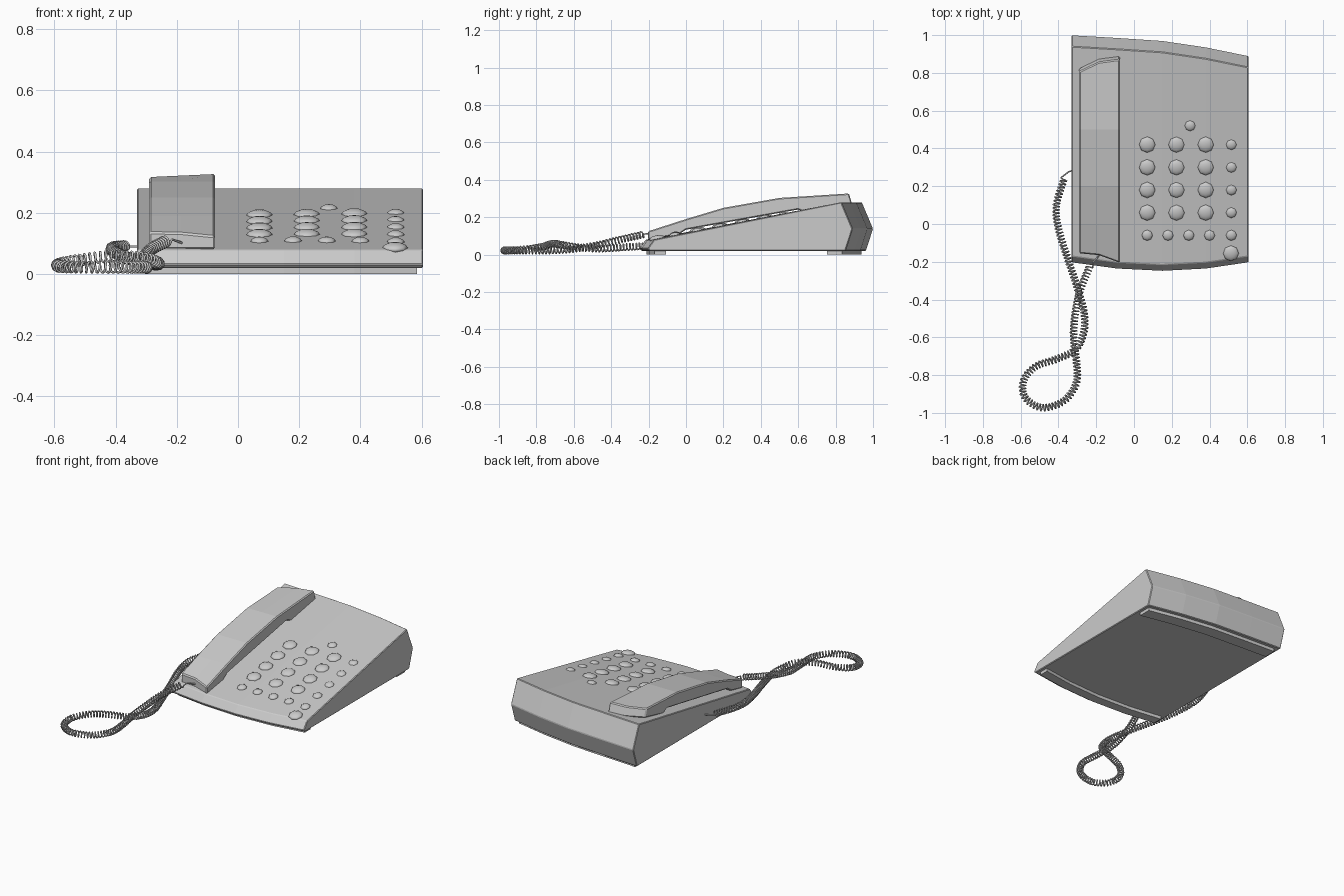
import bpy, bmesh, math
from mathutils import Vector

if "Cube" in bpy.data.objects:
    bpy.data.objects.remove(bpy.data.objects["Cube"])

# Curved front and back edges of the body, sampled across its width
XS = [-0.33, -0.09, 0.15, 0.38, 0.605]
FRONT = [-0.205, -0.238, -0.25, -0.238, -0.205]
BACK = [1.0, 0.986, 0.97, 0.936, 0.89]


def sample(values, x):
    for i in range(len(XS) - 1):
        if x <= XS[i + 1]:
            t = (x - XS[i]) / (XS[i + 1] - XS[i])
            return values[i] + t * (values[i + 1] - values[i])
    return values[-1]


def loft(name, columns, bevel=0.0):
    """Join (x, [(y, z), ...]) profiles side by side and cap both ends."""
    bm = bmesh.new()
    rings = [[bm.verts.new((x, y, z)) for y, z in prof] for x, prof in columns]
    n = len(rings[0])
    for a, b in zip(rings, rings[1:]):
        for i in range(n):
            j = (i + 1) % n
            bm.faces.new((a[i], a[j], b[j], b[i]))
    bm.faces.new(rings[0])
    bm.faces.new(rings[-1])
    bmesh.ops.recalc_face_normals(bm, faces=bm.faces)
    me = bpy.data.meshes.new(name)
    bm.to_mesh(me)
    bm.free()
    ob = bpy.data.objects.new(name, me)
    bpy.context.collection.objects.link(ob)
    if bevel:
        mod = ob.modifiers.new("edge_bevel", 'BEVEL')
        mod.width = bevel
        mod.segments = 1
        mod.limit_method = 'ANGLE'
        mod.angle_limit = math.radians(30)
    return ob


# Wedge-shaped body
def body_profile(x):
    f, b = sample(FRONT, x), sample(BACK, x)
    return [(f + 0.012, 0.02), (f, 0.032), (f + 0.035, 0.08),
            (b - 0.06, 0.28), (b, 0.138), (b - 0.038, 0.02)]


loft("body", [(x, body_profile(x)) for x in XS], 0.004)

# Two long feet following the body's curved edges
foot_xs = [-0.30] + XS[1:-1] + [0.585]
for name, edge, near, far in (("front_foot", FRONT, 0.04, 0.10),
                              ("back_foot", BACK, -0.14, -0.06)):
    cols = []
    for x in foot_xs:
        e = sample(edge, x)
        cols.append((x, [(e + near, 0), (e + far, 0),
                         (e + far, 0.022), (e + near, 0.022)]))
    loft(name, cols)

# Arched handset with slanted, angled ends
handset = []
for x, f, b, zf, zb in ((-0.29, -0.155, 0.825, 0.137, 0.317),
                        (-0.185, -0.165, 0.875, 0.135, 0.322),
                        (-0.075, -0.205, 0.89, 0.124, 0.327)):
    handset.append((x, [(f, 0.08), (f, zf), (0.0, 0.19), (0.2, 0.25), (0.5, 0.303),
                        (b - 0.018, zb), (b, 0.265), (0.64, 0.222),
                        (0.6, 0.241), (0.0, 0.133), (-0.04, 0.106)]))
loft("handset", handset, 0.006)


# Domed buttons lying on the sloping top
def button(name, x, y, r):
    y0, y1 = sample(FRONT, x) + 0.035, sample(BACK, x) - 0.06
    z = 0.08 + 0.2 * (y - y0) / (y1 - y0)
    bpy.ops.mesh.primitive_uv_sphere_add(
        segments=8, ring_count=6, radius=1, location=(x, y, z),
        rotation=(math.atan(0.2 / (y1 - y0)), 0, 0))
    ob = bpy.context.object
    ob.name = name
    ob.scale = (r, r, 0.015 if r < 0.035 else 0.018)
    bpy.ops.object.shade_smooth_by_angle(angle=math.radians(50))


for y in (0.42, 0.30, 0.18, 0.06):
    for x in (0.07, 0.225, 0.38):
        button("dial_button", x, y, 0.043)
    button("side_button", 0.515, y, 0.029)
for x in (0.07, 0.18, 0.29, 0.40, 0.515):
    button("lower_button", x, -0.06, 0.029)
button("indicator_button", 0.297, 0.52, 0.029)
button("corner_button", 0.513, -0.155, 0.042)

# Centre line of the cord, from the body's side to the handset
PATH = [Vector(p) for p in (
    (-0.37, 0.24, 0.09), (-0.41, 0.10, 0.085), (-0.40, -0.02, 0.07),
    (-0.355, -0.17, 0.05), (-0.305, -0.32, 0.04), (-0.265, -0.46, 0.032),
    (-0.265, -0.57, 0.038), (-0.31, -0.665, 0.052), (-0.41, -0.715, 0.058),
    (-0.52, -0.755, 0.045), (-0.585, -0.83, 0.032), (-0.575, -0.92, 0.024),
    (-0.485, -0.972, 0.022), (-0.37, -0.935, 0.022), (-0.305, -0.84, 0.022),
    (-0.305, -0.73, 0.022), (-0.32, -0.60, 0.03), (-0.312, -0.48, 0.05),
    (-0.285, -0.35, 0.08), (-0.235, -0.225, 0.108))]


def smooth_path(pts, steps=24):
    """Catmull-Rom curve through the points."""
    ext = [2 * pts[0] - pts[1]] + pts + [2 * pts[-1] - pts[-2]]
    out = []
    for a, b, c, d in zip(ext, ext[1:], ext[2:], ext[3:]):
        for k in range(steps):
            t = k / steps
            out.append(0.5 * (2 * b + (c - a) * t + (2 * a - 5 * b + 4 * c - d) * t ** 2
                              + (3 * b - a - 3 * c + d) * t ** 3))
    return out + [pts[-1]]


def coil(pts, radius, pitch, per_turn=9):
    """Wind a helix at even pitch around a path."""
    out, travelled, step, nxt = [], 0.0, pitch / per_turn, 0.0
    for a, b in zip(pts, pts[1:]):
        seg = (b - a).length
        tangent = (b - a).normalized()
        side = tangent.cross(Vector((0, 0, 1))).normalized()
        up = side.cross(tangent)
        while nxt < travelled + seg:
            ang = 2 * math.pi * nxt / pitch
            out.append(a.lerp(b, (nxt - travelled) / seg)
                       + radius * (side * math.cos(ang) + up * math.sin(ang)))
            nxt += step
        travelled += seg
    return out


# Coiled cord with plain tails at both ends
points = [Vector((-0.325, 0.283, 0.09)), Vector((-0.345, 0.277, 0.09)),
          Vector((-0.365, 0.262, 0.09))]
points += coil(smooth_path(PATH), 0.0175, 0.018)
points += [Vector((-0.215, -0.20, 0.113)), Vector((-0.195, -0.18, 0.106)),
           Vector((-0.178, -0.155, 0.10))]
cu = bpy.data.curves.new("coiled_cord", 'CURVE')
cu.dimensions = '3D'
cu.bevel_depth = 0.004
cu.bevel_resolution = 1
cu.use_fill_caps = True
sp = cu.splines.new('POLY')
sp.points.add(len(points) - 1)
for p, co in zip(sp.points, points):
    p.co = (*co, 1)
bpy.context.collection.objects.link(bpy.data.objects.new("coiled_cord", cu))
